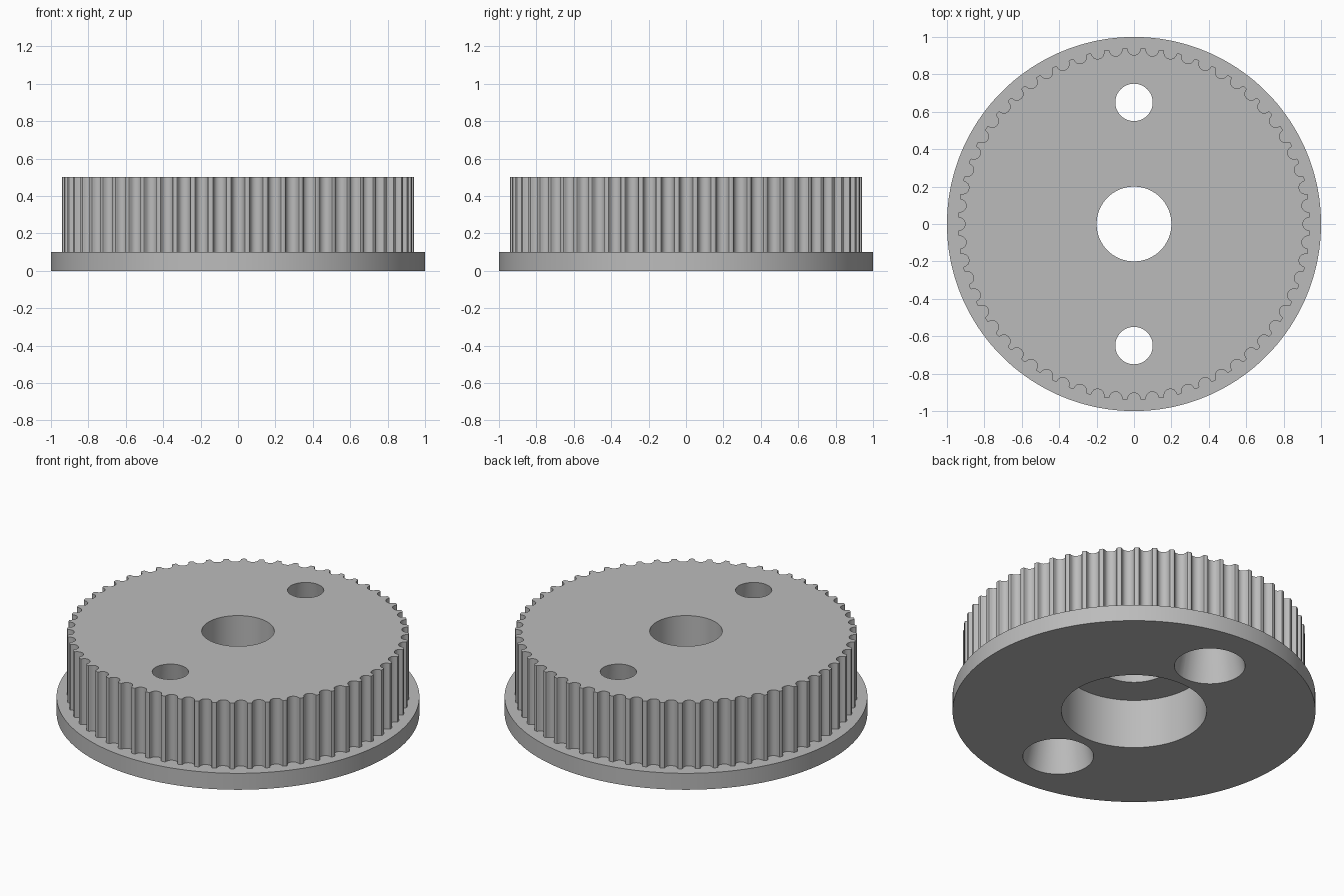
import bpy, bmesh
from math import sin, cos, pi, radians

cube = bpy.data.objects.get("Cube")
if cube:
    bpy.data.objects.remove(cube, do_unlink=True)

TEETH = 60
TIP_RADIUS = 0.942
GROOVE_BASE = 0.941
HEIGHT = 0.5
FLANGE_TOP = 0.1

grey = bpy.data.materials.new("plain grey")
grey.use_nodes = True
colour = (0.5, 0.5, 0.5, 1)
grey.diffuse_color = colour
grey.node_tree.nodes["Principled BSDF"].inputs["Base Color"].default_value = colour


def loft(name, lower, upper, z0, z1):
    """Closed solid between two outlines with matching point counts."""
    bm = bmesh.new()
    low = [bm.verts.new((x, y, z0)) for x, y in lower]
    top = [bm.verts.new((x, y, z1)) for x, y in upper]
    bm.faces.new(low[::-1])
    bm.faces.new(top)
    for i in range(len(low)):
        j = (i + 1) % len(low)
        bm.faces.new((low[i], low[j], top[j], top[i]))
    mesh = bpy.data.meshes.new(name)
    bm.to_mesh(mesh)
    bm.free()
    mesh.materials.append(grey)
    obj = bpy.data.objects.new(name, mesh)
    bpy.context.collection.objects.link(obj)
    return obj


def circle(radius, sides, cy=0):
    return [(radius * cos(2 * pi * i / sides), cy + radius * sin(2 * pi * i / sides))
            for i in range(sides)]


def combine(target, tool, operation):
    mod = target.modifiers.new(tool.name, 'BOOLEAN')
    mod.operation = operation
    mod.solver = 'EXACT'
    mod.object = tool
    bpy.context.view_layer.objects.active = target
    bpy.ops.object.modifier_apply(modifier=mod.name)
    bpy.data.objects.remove(tool, do_unlink=True)


# Rounded belt groove: half width and depth, from mouth to floor
half = [(0.042, 0), (0.0367, 0.0019), (0.0339, 0.0065), (0.0328, 0.0119),
        (0.031, 0.0172), (0.0286, 0.0222), (0.0256, 0.027), (0.0203, 0.0318),
        (0.0141, 0.0354), (0.0072, 0.0375)]
groove = ([(-w, d) for w, d in half] + [(0, 0.0382)] + [(w, d) for w, d in half[::-1]])

# Toothed outline, one groove on each axis
outline = []
for i in range(TEETH):
    a = 2 * pi * i / TEETH
    for t, d in groove:
        r = GROOVE_BASE - d
        outline.append((r * cos(a) - t * sin(a), r * sin(a) + t * cos(a)))
    mid = a + pi / TEETH
    outline.append((TIP_RADIUS * cos(mid), TIP_RADIUS * sin(mid)))

# Flange joined to the toothed drum
disc = circle(1, 180)
pulley = loft("toothed_pulley", disc, disc, 0, FLANGE_TOP)
drum = loft("drum", outline, outline, FLANGE_TOP / 2, HEIGHT)
combine(pulley, drum, 'UNION')

# Central bore and wide recess underneath
bore = circle(0.2, 96)
combine(pulley, loft("bore", bore, bore, -0.1, HEIGHT + 0.1), 'DIFFERENCE')
recess = circle(0.4, 120)
combine(pulley, loft("recess", recess, recess, -0.1, 0.3), 'DIFFERENCE')

# Two tapered bolt holes, wide at the bottom
R_LOW, R_TOP, EXTRA = 0.195, 0.1, 0.05
flare = (R_LOW - R_TOP) / HEIGHT * EXTRA
for cy in (-0.65, 0.65):
    hole = loft("bolt_hole", circle(R_LOW + flare, 64, cy), circle(R_TOP - flare, 64, cy),
                -EXTRA, HEIGHT + EXTRA)
    combine(pulley, hole, 'DIFFERENCE')

# Smooth round walls, crisp edges
bpy.ops.object.select_all(action='DESELECT')
pulley.select_set(True)
bpy.context.view_layer.objects.active = pulley
bpy.ops.object.shade_smooth_by_angle(angle=radians(30))
